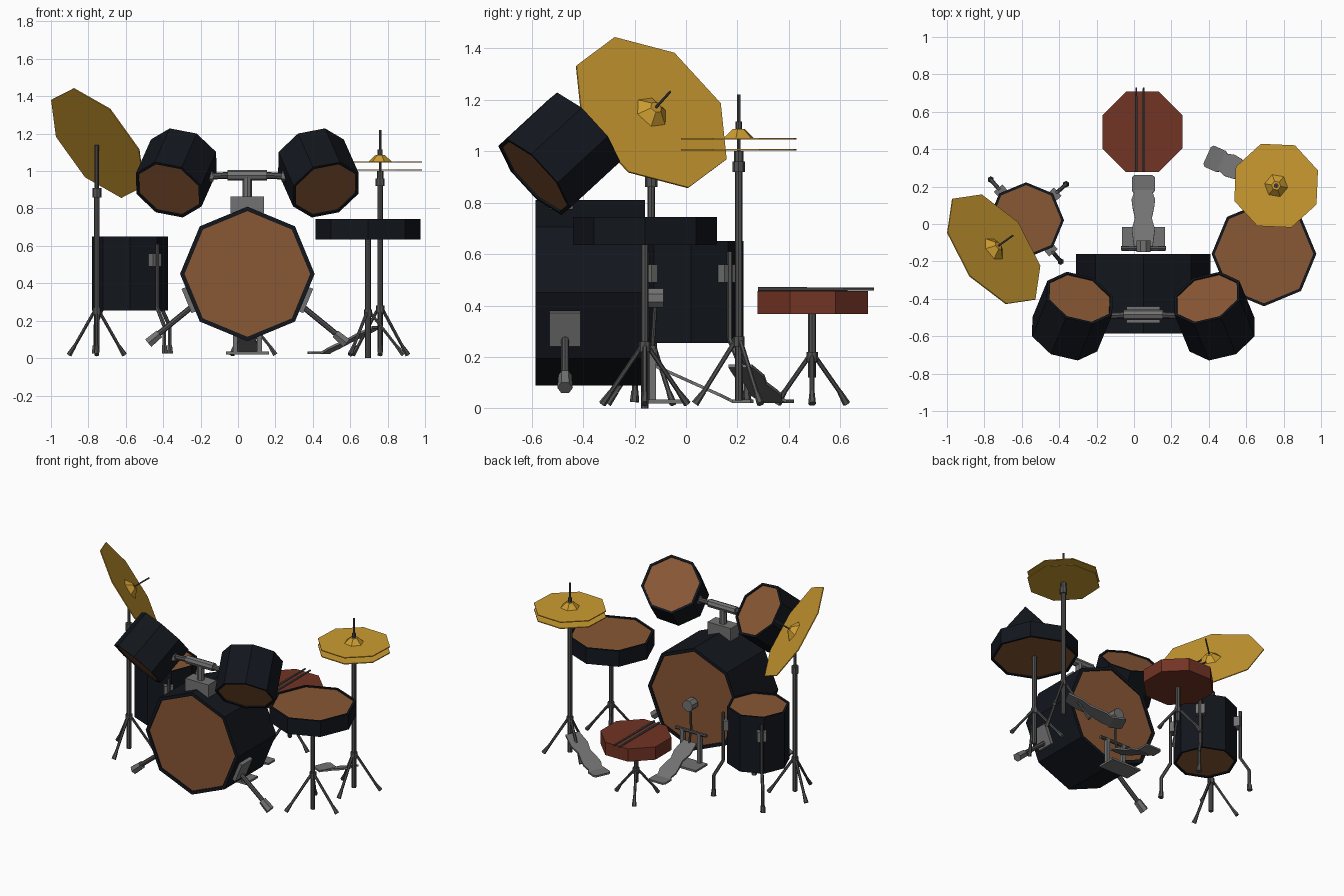
import bpy, bmesh
from math import sin, cos, radians
from mathutils import Vector, Matrix

if "Cube" in bpy.data.objects:
    bpy.data.objects.remove(bpy.data.objects["Cube"])


def material(name, rgb):
    m = bpy.data.materials.new(name)
    m.diffuse_color = (*rgb, 1)
    m.use_nodes = True
    m.node_tree.nodes["Principled BSDF"].inputs["Base Color"].default_value = m.diffuse_color
    return m


BLACK = material("black_shell", (.006, .008, .012))
BROWN = material("brown_head", (.25, .095, .035))
RED = material("red_shell", (.17, .033, .018))
GOLD = material("gold_cymbal", (.6, .33, .03))
METAL = material("dark_metal", (.085, .085, .085))
GREY = material("grey_metal", (.17, .17, .17))


def finish(name, bm, *mats):
    bmesh.ops.recalc_face_normals(bm, faces=bm.faces)
    mesh = bpy.data.meshes.new(name)
    bm.to_mesh(mesh)
    bm.free()
    for m in mats:
        mesh.materials.append(m)
    ob = bpy.data.objects.new(name, mesh)
    bpy.context.collection.objects.link(ob)
    return ob


def frame(p, q, hint, phase=0):
    """Matrix centred between p and q, z along p->q, x near hint."""
    p, q = Vector(p), Vector(q)
    z = (q - p).normalized()
    h = Vector(hint)
    if abs(h.normalized().dot(z)) > .95:
        h = Vector((0, 1, 0))
    x = (h - z * h.dot(z)).normalized()
    rot = Matrix((x, z.cross(x), z)).transposed().to_4x4()
    return Matrix.Translation((p + q) / 2) @ rot @ Matrix.Rotation(radians(phase), 4, 'Z')


def rod(name, p, q, r, r2=None, n=8, mat=METAL, hint=(1, 0, 0), phase=0):
    bm = bmesh.new()
    bmesh.ops.create_cone(bm, cap_ends=True, segments=n, radius1=r,
                          radius2=r if r2 is None else r2,
                          depth=(Vector(q) - Vector(p)).length,
                          matrix=frame(p, q, hint, phase))
    return finish(name, bm, mat)


def box(name, loc, size, mat=GREY, rot=Matrix()):
    bm = bmesh.new()
    bmesh.ops.create_cube(bm, size=1, matrix=Matrix.Translation(loc) @ rot @ Matrix.Diagonal((*size, 1)))
    return finish(name, bm, mat)


def drum(name, p, q, r, rim=.018, hint=(1, 0, 0), phase=0):
    """Octagonal shell with a slightly sunken head at both ends."""
    bm = bmesh.new()
    bmesh.ops.create_cone(bm, cap_ends=True, segments=8, radius1=r, radius2=r,
                          depth=(Vector(q) - Vector(p)).length, matrix=frame(p, q, hint, phase))
    for f in [f for f in bm.faces if len(f.verts) == 8]:
        n = f.normal.copy()
        bmesh.ops.inset_region(bm, faces=[f], thickness=rim)
        ring = bmesh.ops.extrude_face_region(bm, geom=[f])
        new = [v for v in ring["geom"] if isinstance(v, bmesh.types.BMVert)]
        bmesh.ops.translate(bm, verts=new, vec=n * -.008)
        for g in ring["geom"]:
            if isinstance(g, bmesh.types.BMFace):
                g.material_index = 1
        if f.is_valid:
            bm.faces.remove(f)
    return finish(name, bm, BLACK, BROWN)


def cymbal(name, c, n, r, hint, phase=0, bell=.066):
    c, n = Vector(c), Vector(n).normalized()
    rod(name, c - n * .003, c + n * .003, r, mat=GOLD, hint=hint, phase=phase)
    if bell:
        rod(name + "_bell", c, c + n * .038, bell, .025, 6, GOLD, hint, phase)


def stand(name, x, y, base, top, hub, reach, phase, r=.015):
    rod(name + "_post", (x, y, base), (x, y, top), r)
    rod(name + "_hub", (x, y, hub - .02), (x, y, hub + .02), r * 1.5)
    for i in range(3):
        a = radians(phase + 120 * i)
        d = Vector((cos(a), sin(a), 0))
        o = Vector((x, y, 0))
        s = o + d * .015 + Vector((0, 0, hub))
        k = o + d * reach * .8 + Vector((0, 0, .065))
        e = o + d * reach + Vector((0, 0, .018))
        rod(name + "_leg", s, k, .009, n=6)
        rod(name + "_foot", k, e, .010, .015, n=6)


def pedal(name, x, y, angle):
    """Waisted foot board sloping to a flat heel plate."""
    stations = [(-.12, .165, .05), (-.03, .125, .062), (.03, .098, .045), (.09, .071, .058),
                (.13, .053, .063), (.165, .036, .05), (.18, .028, .062), (.25, .028, .062), (.262, .028, .048)]
    bm = bmesh.new()
    rows = [[bm.verts.new((s * w, yy, z)) for s in (-1, 1)] for yy, z, w in stations]
    for a, b in zip(rows, rows[1:]):
        bm.faces.new((a[0], a[1], b[1], b[0]))
    ob = finish(name, bm, GREY)
    ob.location = (x, y, 0)
    ob.rotation_euler.z = radians(angle)
    mod = ob.modifiers.new("thickness", 'SOLIDIFY')
    mod.thickness, mod.offset = .012, 0


MX = .05  # mirror line of the kit

# Bass drum and its two spurs
drum("bass_drum", (MX, -.585, .45), (MX, -.16, .45), .36, .024)
for s in (-1, 1):
    box("spur_plate", (MX + s * .302, -.47, .315), (.05, .12, .14), GREY, Matrix.Rotation(radians(s * 22.5), 4, 'Y'))
    rod("spur_leg", (MX + s * .29, -.47, .28), (MX + s * .48, -.47, .125), .015)
    rod("spur_foot", (MX + s * .47, -.47, .13), (MX + s * .53, -.47, .08), .026, .03, 6, GREY)

# Hanging toms, mirrored, with mount
for s, side in ((-1, "left"), (1, "right")):
    drum(side + "_tom", (MX + s * .42, -.59, .90), (MX + s * .34, -.395, 1.08), .197, .016,
         hint=(.95, s * .23, s * .19), phase=22.5)
    rod(side + "_tom_arm", (MX + s * .08, -.485, .978), (MX + s * .25, -.495, .97), .018)
    rod(side + "_tom_clamp", (MX + s * .185, -.49, .975), (MX + s * .23, -.495, .97), .03, .04, 6, GREY)
box("tom_mount_base", (MX, -.485, .82), (.18, .09, .09))
rod("tom_mount_post", (MX, -.485, .85), (MX, -.485, .98), .025, mat=GREY)
rod("tom_mount_bar", (MX - .105, -.485, .977), (MX + .105, -.485, .977), .028, mat=GREY)

# Floor tom with three bent legs
FX, FY = -.577, .02
drum("floor_tom", (FX, FY, .255), (FX, FY, .65), .203, .015)
for deg in (131, 42, -50):
    a = radians(deg)

    def at(r, z):
        return Vector((FX + r * cos(a), FY + r * sin(a), z))
    box("floor_tom_bracket", at(.205, .525), (.045, .06, .07), GREY, Matrix.Rotation(a, 4, 'Z'))
    path = [at(.225, .61), at(.225, .27), at(.285, .17), at(.285, .07)]
    for p, q in zip(path, path[1:]):
        rod("floor_tom_leg", p, q, .011, n=6)
    rod("floor_tom_foot", path[-1], at(.288, .025), .014, .018, n=6)

# Flat side drum on a stand
drum("side_drum", (.695, -.16, .635), (.695, -.16, .745), .28, .016)
stand("side_drum_stand", .695, -.16, 0, .64, .24, .19, 0)

# Snare drum with a pair of sticks
rod("snare_drum", (.045, .493, .367), (.045, .493, .457), .232, mat=RED, phase=22.5)
stand("snare_stand", .045, .49, .12, .37, .2, .155, 0)
for x in (.012, .052):
    rod("drum_stick", (x, .28, .464), (x, .73, .464), .008, .006, 6)

# Crash cymbal
C, N = Vector((-.75, -.135, 1.15)), Vector((.68, .49, .54)).normalized()
cymbal("crash_cymbal", C, N, .35, (-.134, -.147, .283), bell=.075)
rod("crash_cymbal_pin", C, C + N * .15, .005, n=6)
stand("crash_stand", -.755, -.135, .03, .9, .25, .17, 30)
rod("crash_stand_clutch", (-.755, -.135, .86), (-.755, -.135, .91), .024)
rod("crash_stand_tube", (-.755, -.135, .9), (-.755, -.135, 1.14), .011)

# Hi-hat pair, stand and pedal
HX, HY = .76, .205
cymbal("hi_hat_bottom", (HX, HY, 1.005), (0, 0, 1), .238, (1, 0, 0), 20, bell=0)
cymbal("hi_hat_top", (HX, HY, 1.048), (0, 0, 1), .238, (1, 0, 0), 20)
stand("hi_hat_stand", HX, HY, .03, .95, .26, .17, 30)
rod("hi_hat_clutch", (HX, HY, .92), (HX, HY, .96), .024)
rod("hi_hat_tube", (HX, HY, .95), (HX, HY, 1.0), .018)
rod("hi_hat_rod", (HX, HY, 1.0), (HX, HY, 1.22), .006)
rod("hi_hat_collar", (HX, HY, 1.08), (HX, HY, 1.115), .013)
pedal("hi_hat_pedal", .63, .26, 65.8)

# Bass pedal with beater
pedal("bass_pedal", MX, 0, 0)
box("bass_pedal_base", (MX, -.08, .027), (.23, .13, .014))
for s in (-1, 1):
    box("bass_pedal_pillar", (MX + s * .065, -.13, .13), (.025, .025, .22))
rod("bass_pedal_axle", (MX - .12, -.13, .235), (MX + .12, -.13, .235), .012)
rod("beater_shaft", (MX, -.13, .235), (MX, -.118, .43), .008)
rod("beater", (MX, -.15, .43), (MX, -.088, .43), .04, mat=GREY, phase=22.5)
rod("pedal_link", (MX, -.12, .235), (MX, -.11, .16), .008)
